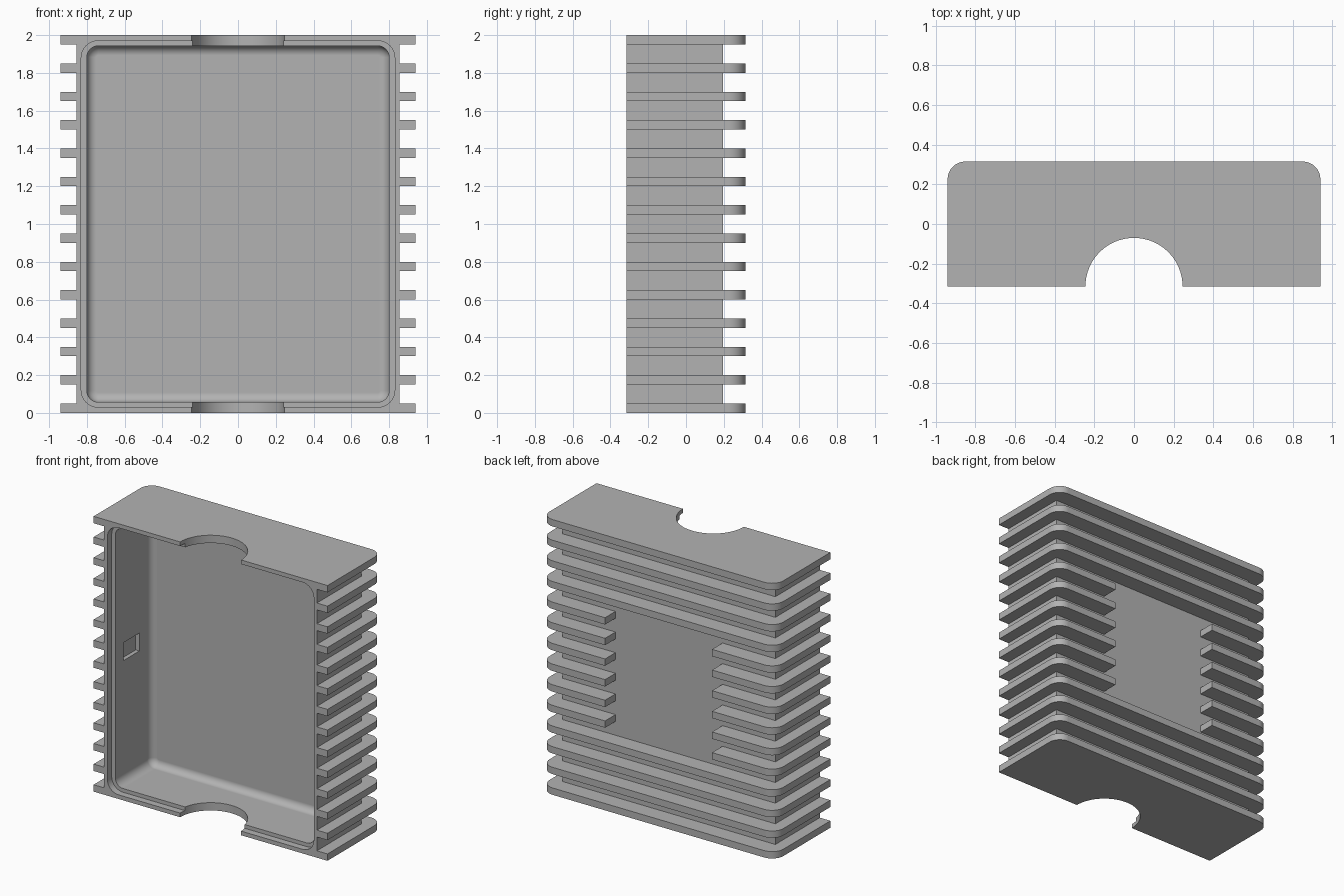
import bpy, bmesh, math

if "Cube" in bpy.data.objects:
    bpy.data.objects.remove(bpy.data.objects["Cube"])

grey = bpy.data.materials.new("plain grey")
grey.diffuse_color = (0.45, 0.45, 0.45, 1)
grey.use_nodes = True
grey.node_tree.nodes["Principled BSDF"].inputs["Base Color"].default_value = grey.diffuse_color

FRONT, BACK, W = -0.315, 0.315, 0.94


def make(name, bm):
    bmesh.ops.recalc_face_normals(bm, faces=bm.faces[:])
    me = bpy.data.meshes.new(name)
    bm.to_mesh(me)
    bm.free()
    ob = bpy.data.objects.new(name, me)
    bpy.context.collection.objects.link(ob)
    me.materials.append(grey)
    return ob


def loft(name, rings):
    """Closed solid through rings that have equal point counts."""
    bm = bmesh.new()
    rows = [[bm.verts.new(p) for p in r] for r in rings]
    n = len(rows[0])
    for a, b in zip(rows, rows[1:]):
        for i in range(n):
            j = (i + 1) % n
            bm.faces.new((a[i], a[j], b[j], b[i]))
    bm.faces.new(rows[0][::-1])
    bm.faces.new(rows[-1])
    return make(name, bm)


def box(name, x0, x1, y0, y1, z0, z1):
    outline = [(x0, y0), (x1, y0), (x1, y1), (x0, y1)]
    return loft(name, [[(x, y, z) for x, y in outline] for z in (z0, z1)])


def arc(cx, cy, r, a0, a1, n):
    return [(cx + r * math.cos(math.radians(a0 + (a1 - a0) * i / n)),
             cy + r * math.sin(math.radians(a0 + (a1 - a0) * i / n))) for i in range(n + 1)]


def round_rect(hx, hz, r, y, n=8):
    """Rounded rectangle facing y, centred on z = 1."""
    pts = []
    for k, (sx, sz) in enumerate([(1, 1), (-1, 1), (-1, -1), (1, -1)]):
        pts += arc(sx * (hx - r), sz * (hz - r), r, 90 * k, 90 * k + 90, n)
    return [(x, y, 1 + z) for x, z in pts]


def apply_bool(target, other, op):
    mod = target.modifiers.new("cut", 'BOOLEAN')
    mod.object, mod.operation, mod.solver = other, op, 'EXACT'
    bpy.context.view_layer.objects.active = target
    bpy.ops.object.modifier_apply(modifier=mod.name)
    bpy.data.objects.remove(other)


# Core of the housing (front is trimmed flush later)
body = box("heatsink_housing", -0.855, 0.855, -0.36, 0.195, 0.02, 1.98)

# Cooling fins: full at top and bottom, split around the pad in the middle
R = 0.09
right = arc(W - R, BACK - R, R, 0, 90, 8)
left = [(-x, y) for x, y in right[::-1]]
for i in range(14):
    z = 0.15 * i
    if 4 <= i <= 9:
        half = [(0.43, -0.40), (W, -0.40)] + right + [(0.43, BACK)]
        outlines = [half, [(-x, y) for x, y in half[::-1]]]
    else:
        outlines = [[(-W, -0.40), (W, -0.40)] + right + left]
    for o in outlines:
        fin = loft("fin", [[(x, y, h) for x, y in o] for h in (z, z + 0.05)])
        apply_bool(body, fin, 'UNION')

# Trim the front flat
apply_bool(body, box("trim", -2, 2, -1, FRONT, -1, 3), 'DIFFERENCE')

# Shallow lip, then the deep cavity with a filleted floor
lip = loft("lip", [round_rect(0.83, 0.97, 0.09, y) for y in (-0.5, FRONT + 0.05)])
apply_bool(body, lip, 'DIFFERENCE')
F, FLOOR = 0.05, 0.15
rings = [round_rect(0.80, 0.943, 0.06, -0.55)]
for i in range(7):
    a = math.pi / 2 * i / 6
    d = F * (1 - math.cos(a))
    rings.append(round_rect(0.80 - d, 0.943 - d, 0.06 - d, FLOOR - F + F * math.sin(a)))
apply_bool(body, loft("cavity", rings), 'DIFFERENCE')

# Round cable notches through both end walls
ring = arc(0, FRONT, 0.245, 0, 360, 64)[:-1]
notch = loft("notch", [[(x, y, z) for x, y in ring] for z in (-0.2, 2.2)])
apply_bool(body, notch, 'DIFFERENCE')

# Latch pockets in the inner side walls
for s in (-1, 1):
    xs = sorted((s * 0.7, s * 0.829))
    apply_bool(body, box("pocket", *xs, -0.17, 0.01, 0.935, 1.065), 'DIFFERENCE')

# Smooth the curved areas, keep the flats flat
bpy.ops.object.select_all(action='DESELECT')
body.select_set(True)
bpy.context.view_layer.objects.active = body
bpy.ops.object.shade_smooth_by_angle(angle=math.radians(30))
wn = body.modifiers.new("weighted", 'WEIGHTED_NORMAL')
wn.keep_sharp = True
